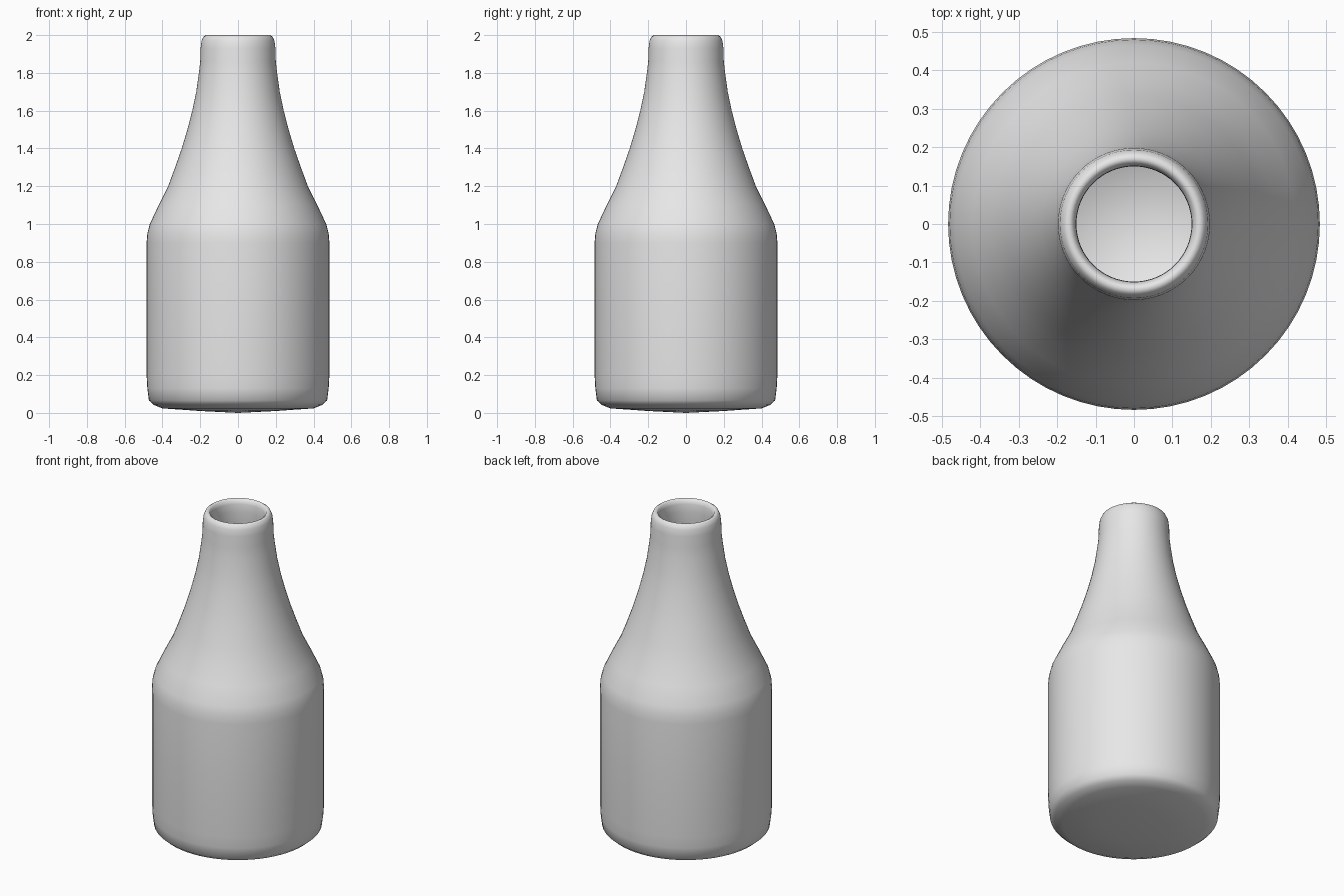
import bpy, bmesh, math

if "Cube" in bpy.data.objects:
    bpy.data.objects.remove(bpy.data.objects["Cube"])

SEGMENTS = 64

# Outer skin, from the slightly pointed base up to the rim (radius, height)
outer = [(0, 0.0), (0.2, 0.01), (0.40, 0.024), (0.445, 0.042), (0.472, 0.066),
         (0.48, 0.13), (0.484, 0.2), (0.484, 0.55), (0.484, 0.9), (0.48, 0.95),
         (0.467, 1.0), (0.42, 1.1), (0.37, 1.2), (0.333, 1.3), (0.298, 1.4),
         (0.268, 1.5), (0.242, 1.6), (0.221, 1.7), (0.207, 1.8), (0.2, 1.86),
         (0.198, 1.93), (0.193, 1.97), (0.183, 1.992), (0.17, 2.0)]
# Hollow inside, from the rim down to a rounded floor
inner = [(0.158, 1.992), (0.151, 1.97), (0.15, 1.92), (0.152, 1.85), (0.175, 1.7),
         (0.22, 1.5), (0.285, 1.3), (0.375, 1.1), (0.425, 1.0), (0.434, 0.9),
         (0.434, 0.45), (0.38, 0.27), (0.28, 0.15), (0.15, 0.07), (0, 0.035)]


def lathe(name, profile, material):
    """Revolve a profile that starts and ends on the z axis."""
    bm = bmesh.new()
    rings = []
    for r, z in profile:
        n = SEGMENTS if r > 0 else 1
        rings.append([bm.verts.new((r * math.cos(2 * math.pi * i / n),
                                    r * math.sin(2 * math.pi * i / n), z))
                      for i in range(n)])
    for a, b in zip(rings, rings[1:]):
        for i in range(SEGMENTS):
            j = (i + 1) % SEGMENTS
            if len(a) == 1:
                bm.faces.new((a[0], b[j], b[i]))
            elif len(b) == 1:
                bm.faces.new((a[i], a[j], b[0]))
            else:
                bm.faces.new((a[i], a[j], b[j], b[i]))
    bmesh.ops.recalc_face_normals(bm, faces=bm.faces)
    for f in bm.faces:
        f.smooth = True
    mesh = bpy.data.meshes.new(name)
    bm.to_mesh(mesh)
    bm.free()
    mesh.materials.append(material)
    obj = bpy.data.objects.new(name, mesh)
    bpy.context.collection.objects.link(obj)
    return obj


grey = bpy.data.materials.new("light_grey")
grey.diffuse_color = (0.8, 0.8, 0.8, 1)
grey.use_nodes = True
grey.node_tree.nodes["Principled BSDF"].inputs["Base Color"].default_value = grey.diffuse_color

# Bottle: one hollow turned body
lathe("bottle", outer + inner, grey)
